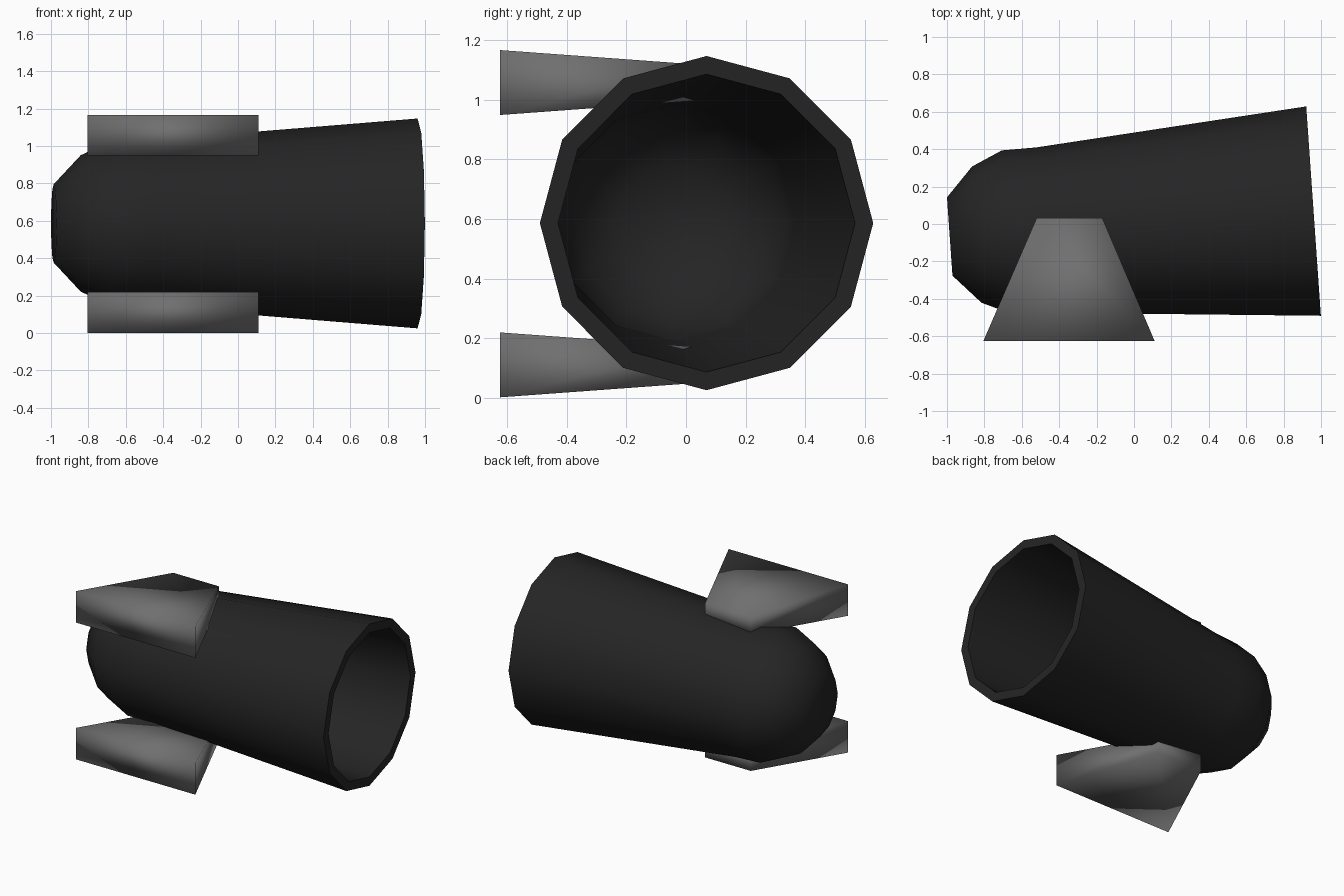
import bpy, bmesh, math
from mathutils import Matrix

if "Cube" in bpy.data.objects:
    bpy.data.objects.remove(bpy.data.objects["Cube"])


def material(name, v):
    m = bpy.data.materials.new(name)
    m.diffuse_color = (v, v, v, 1)
    m.use_nodes = True
    m.node_tree.nodes["Principled BSDF"].inputs["Base Color"].default_value = m.diffuse_color
    return m


def finish(bm, name, mat, matrix=None):
    bmesh.ops.recalc_face_normals(bm, faces=bm.faces)
    for f in bm.faces:
        f.smooth = True
    me = bpy.data.meshes.new(name)
    bm.to_mesh(me)
    bm.free()
    me.materials.append(mat)
    ob = bpy.data.objects.new(name, me)
    bpy.context.collection.objects.link(ob)
    if matrix:
        ob.matrix_world = matrix
    return ob


black = material("black", 0.018)
grey = material("grey", 0.16)

# Barrel: 12-sided double-walled profile (axial position, radius)
profile = [(-1.95, 0.21), (-1.805, 0.365), (-1.64, 0.44), (-1.455, 0.443),
           (0, 0.561), (0, 0.5), (-1.455, 0.4), (-1.62, 0.39), (-1.77, 0.32), (-1.89, 0.18)]
bm = bmesh.new()
rings = []
for a, r in profile:
    rings.append([bm.verts.new((a, r * math.cos(i * math.tau / 12), r * math.sin(i * math.tau / 12)))
                  for i in range(12)])
for p, q in zip(rings, rings[1:]):
    for i in range(12):
        j = (i + 1) % 12
        bm.faces.new((p[i], p[j], q[j], q[i]))
bm.faces.new(rings[0])
bm.faces.new(rings[-1])
tilt = Matrix.Translation((0.96, 0.069, 0.586)) @ Matrix.Rotation(math.radians(4), 4, 'Z')
barrel = finish(bm, "barrel", black, tilt)
bpy.context.view_layer.objects.active = barrel
barrel.select_set(True)
bpy.ops.object.shade_smooth_by_angle(angle=math.radians(50))

# Two tapered side fins
for name, z in (("upper_fin", 1.058), ("lower_fin", 0.11)):
    bm = bmesh.new()
    ends = []
    for y, x0, x1, h in ((-0.625, -0.805, 0.11, 0.109), (0.033, -0.52, -0.17, 0.061)):
        ends.append([bm.verts.new(c) for c in
                     ((x0, y, z - h), (x1, y, z - h), (x1, y, z + h), (x0, y, z + h))])
    for e in ends:
        bm.faces.new(e)
    for i in range(4):
        j = (i + 1) % 4
        bm.faces.new((ends[0][i], ends[0][j], ends[1][j], ends[1][i]))
    finish(bm, name, grey)
